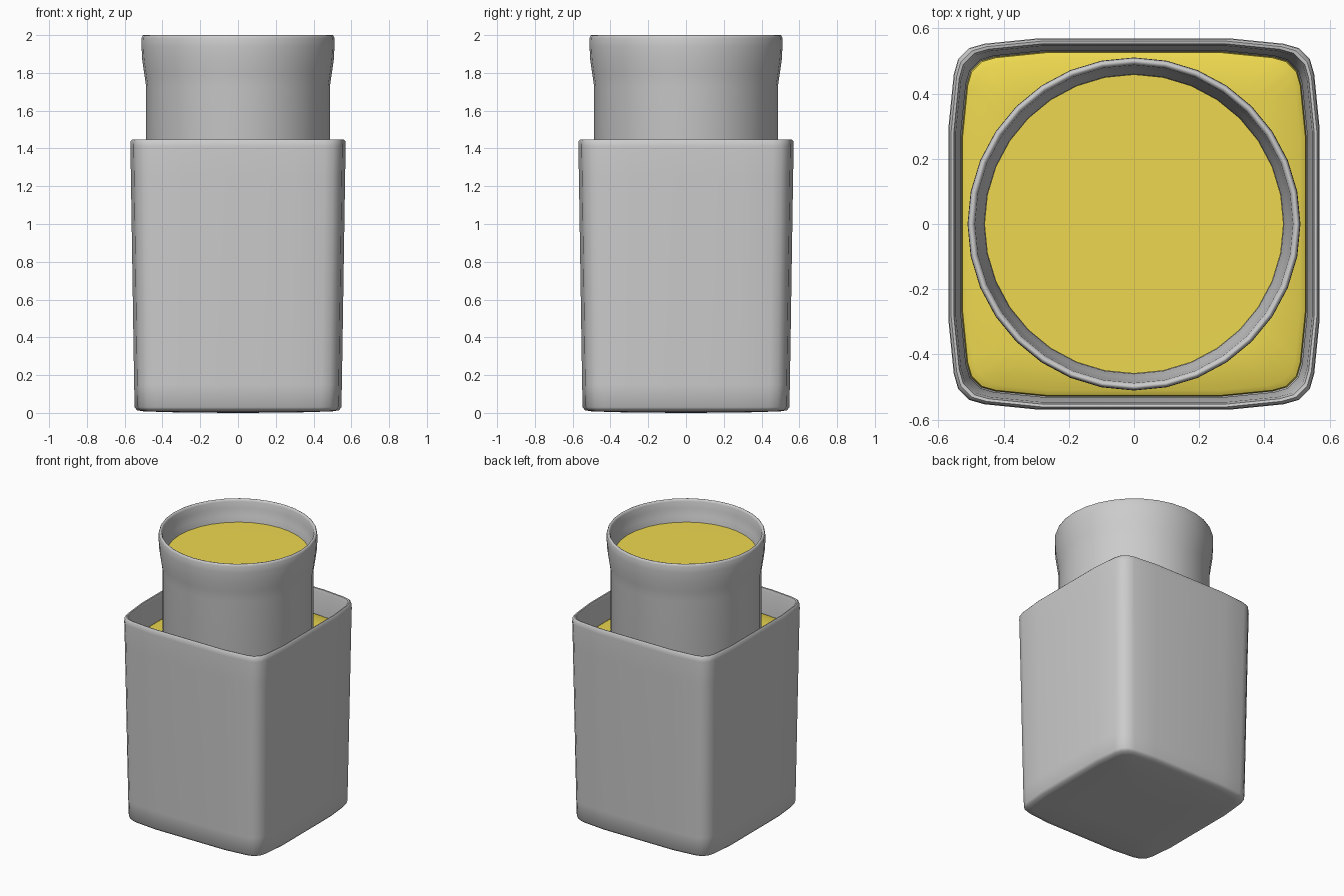
import bpy, bmesh
from math import cos, sin, pi, radians

if "Cube" in bpy.data.objects:
    bpy.data.objects.remove(bpy.data.objects["Cube"])


def loft(name, outline, profile, mat=None):
    """Stack scaled copies of a unit outline; profile is (half width, z), width 0 closes to a point."""
    bm = bmesh.new()
    rings = []
    for w, z in profile:
        if w == 0:
            rings.append([bm.verts.new((0, 0, z))])
        else:
            rings.append([bm.verts.new((x * w, y * w, z)) for x, y in outline])
    n = len(outline)
    for a, b in zip(rings, rings[1:]):
        for i in range(n):
            j = (i + 1) % n
            if len(a) == 1:
                bm.faces.new((a[0], b[j], b[i]))
            elif len(b) == 1:
                bm.faces.new((a[i], a[j], b[0]))
            else:
                bm.faces.new((a[i], a[j], b[j], b[i]))
    bmesh.ops.recalc_face_normals(bm, faces=bm.faces)
    mesh = bpy.data.meshes.new(name)
    bm.to_mesh(mesh)
    bm.free()
    ob = bpy.data.objects.new(name, mesh)
    bpy.context.collection.objects.link(ob)
    if mat:
        mesh.materials.append(mat)
    bpy.ops.object.select_all(action='DESELECT')
    ob.select_set(True)
    bpy.context.view_layer.objects.active = ob
    bpy.ops.object.shade_smooth_by_angle(angle=radians(50))
    return ob


# Outlines: bulging rounded square (one side turned four times) and circle
side = [(.54, -.505), (.553, -.46), (.57, -.29), (.57, 0), (.57, .29), (.553, .46), (.54, .505)]
square = []
for k in range(4):
    c, s = round(cos(k * pi / 2)), round(sin(k * pi / 2))
    square += [((x * c - y * s) / .57, (x * s + y * c) / .57) for x, y in side]
circle = [(cos(2 * pi * i / 32), sin(2 * pi * i / 32)) for i in range(32)]

yellow = bpy.data.materials.new("yellow_liquid")
yellow.diffuse_color = (.85, .69, .08, 1)
yellow.use_nodes = True
yellow.node_tree.nodes["Principled BSDF"].inputs["Base Color"].default_value = yellow.diffuse_color

# Square outer vessel with rounded rim and hollow inside
loft("square_vessel", square, [
    (0, 0), (.3, .002), (.5, .008), (.535, .014), (.547, .03), (.55, .15),
    (.567, 1.25), (.57, 1.41), (.568, 1.438), (.561, 1.447), (.553, 1.445),
    (.547, 1.42), (.532, 1.25), (.517, .13), (.49, .09), (0, .09)])

# Liquid in the outer vessel
loft("outer_liquid", square, [
    (0, .095), (.485, .095), (.512, .13), (.529, 1.25), (.526, 1.275),
    (.51, 1.285), (.4, 1.287), (0, 1.287)], yellow)

# Round inner cup with flared collar
loft("inner_cup", circle, [
    (0, .1), (.45, .1), (.478, .12), (.486, .15), (.486, 1.725),
    (.497, 1.80), (.507, 1.87), (.511, 1.94), (.51, 1.985), (.505, 1.998), (.5, 2.0),
    (.493, 1.997), (.488, 1.985), (.484, 1.94), (.474, 1.89), (.46, 1.84),
    (.455, 1.72), (.455, .17), (.43, .14), (0, .14)])

# Liquid in the inner cup
loft("inner_liquid", circle, [
    (0, .145), (.425, .145), (.453, .17), (.453, 1.72), (.459, 1.85), (0, 1.853)], yellow)
